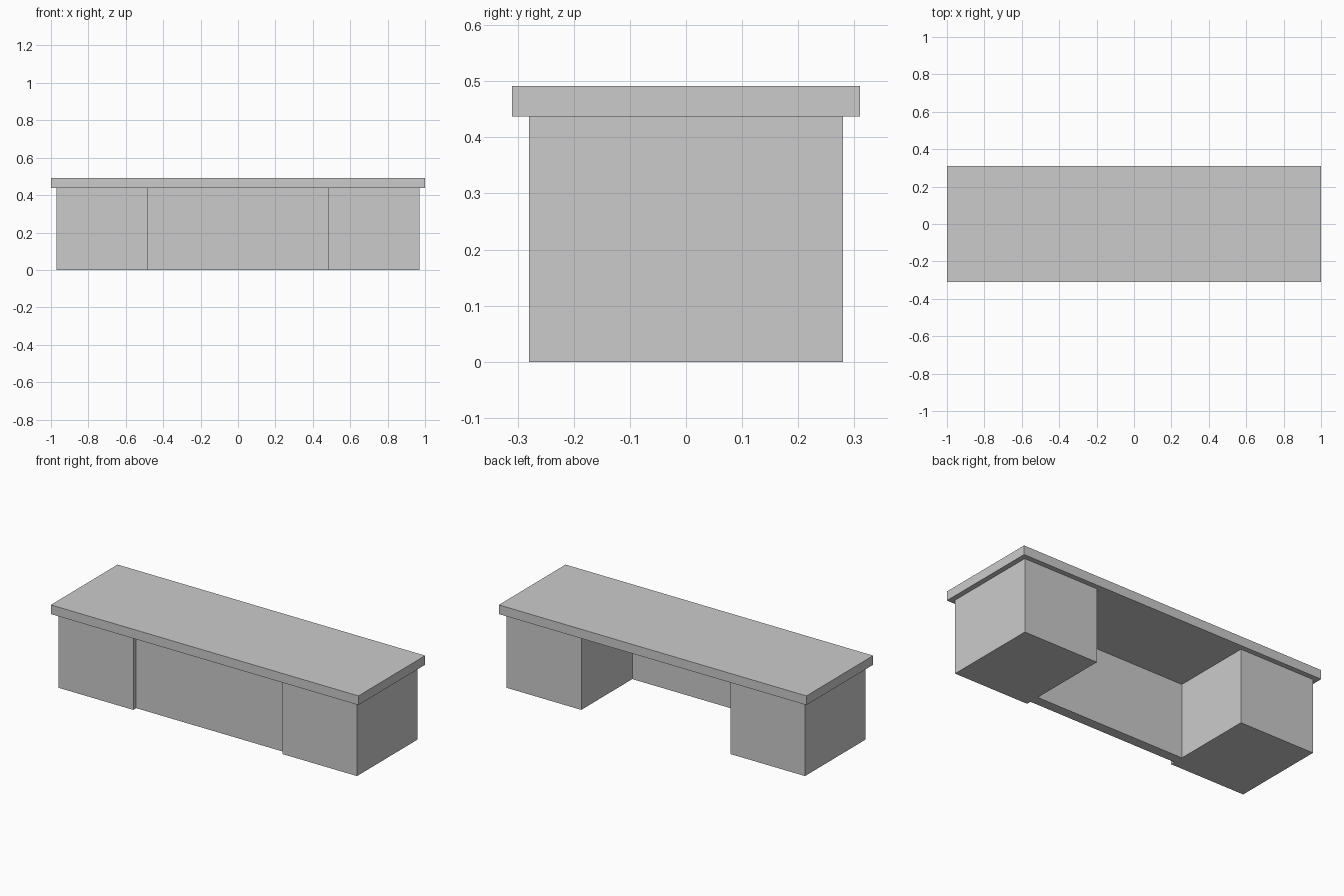
import bpy

if "Cube" in bpy.data.objects:
    bpy.data.objects.remove(bpy.data.objects["Cube"])

grey = bpy.data.materials.new("plain grey")
grey.diffuse_color = (0.6, 0.6, 0.6, 1)
grey.use_nodes = True
grey.node_tree.nodes["Principled BSDF"].inputs["Base Color"].default_value = grey.diffuse_color


def box(name, x, y, z):
    """Box spanning the given (min, max) ranges."""
    spans = (x, y, z)
    bpy.ops.mesh.primitive_cube_add(size=1, location=[(a + b) / 2 for a, b in spans])
    obj = bpy.context.object
    obj.name = name
    obj.scale = [b - a for a, b in spans]
    bpy.ops.object.transform_apply(location=False, rotation=False, scale=True)
    obj.data.materials.append(grey)
    return obj


UNDERSIDE = 0.437

# Overhanging desk top
box("desk_top", (-1, 1), (-0.31, 0.31), (UNDERSIDE, 0.491))

# Solid pedestals at both ends
box("left_pedestal", (-0.97, -0.485), (-0.28, 0.28), (0, UNDERSIDE))
box("right_pedestal", (0.485, 0.97), (-0.28, 0.28), (0, UNDERSIDE))

# Front panel set slightly back between the pedestals
box("front_panel", (-0.485, 0.485), (-0.253, -0.194), (0, UNDERSIDE))
